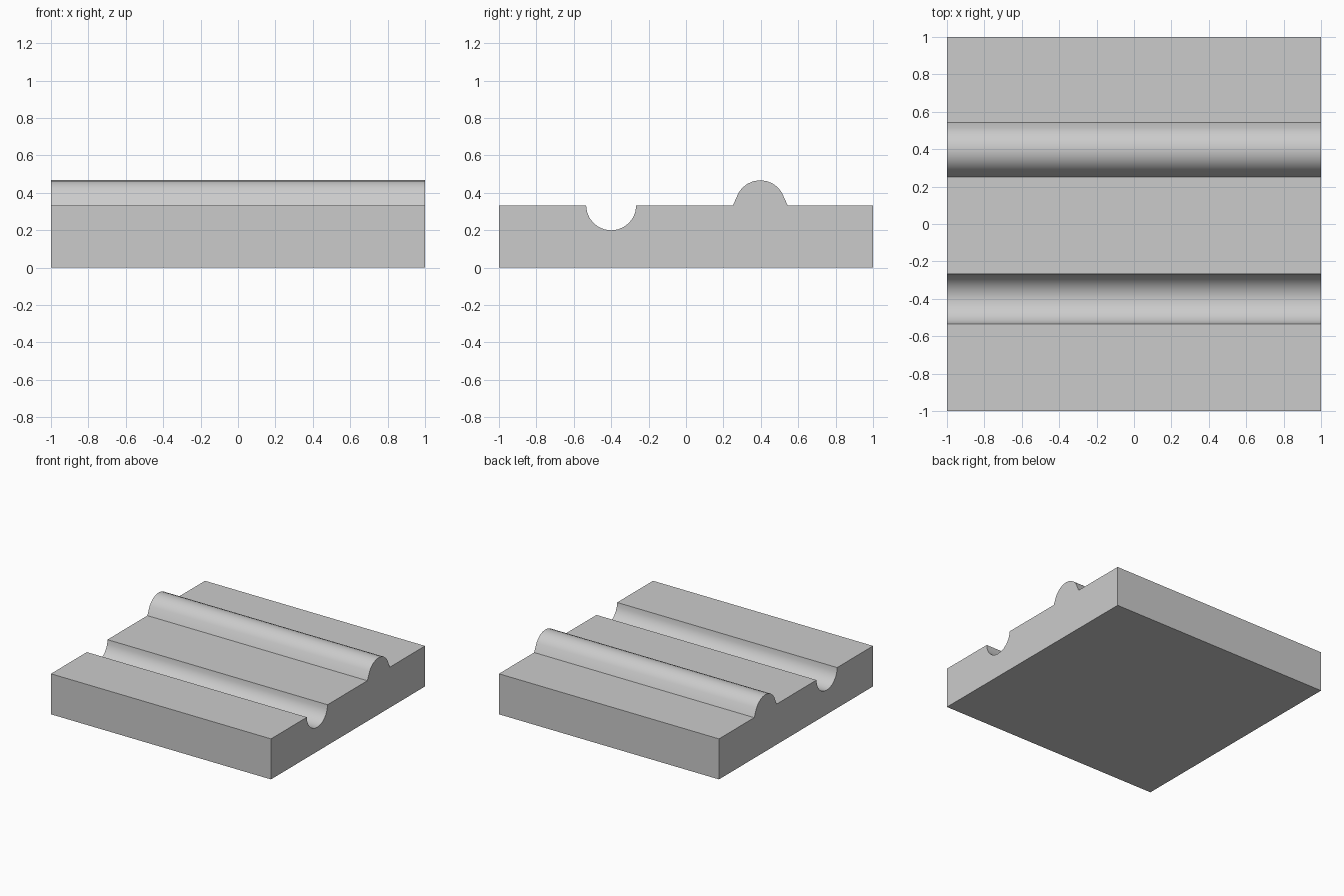
import bpy, bmesh, math

cube = bpy.data.objects.get("Cube")
if cube:
    bpy.data.objects.remove(cube, do_unlink=True)

TOP, RADIUS = 0.333, 0.134
GROOVE_Y, RIDGE_Y = -0.4, 0.397

grey = bpy.data.materials.new("light grey")
grey.use_nodes = True
colour = (0.6, 0.6, 0.6, 1)
grey.diffuse_color = colour
grey.node_tree.nodes["Principled BSDF"].inputs["Base Color"].default_value = colour


def arc(centre, start, end, steps):
    """Points of a circular arc in the y-z plane, angles in degrees."""
    angles = [math.radians(start + (end - start) * i / steps) for i in range(steps + 1)]
    return [(centre + RADIUS * math.cos(a), TOP + RADIUS * math.sin(a)) for a in angles]


# Side profile: slab with a round groove and a flared round ridge
profile = [(-1, 0), (-1, TOP)]
profile += arc(GROOVE_Y, 180, 360, 12)
profile += [(RIDGE_Y - 0.146, TOP)]
profile += arc(RIDGE_Y, 150, 30, 8)
profile += [(RIDGE_Y + 0.146, TOP), (1, TOP), (1, 0)]

# Extrude the profile across the full width
bm = bmesh.new()
face = bm.faces.new([bm.verts.new((-1, y, z)) for y, z in profile])
extruded = bmesh.ops.extrude_face_region(bm, geom=[face])
bmesh.ops.translate(bm, vec=(2, 0, 0),
                    verts=[v for v in extruded["geom"] if isinstance(v, bmesh.types.BMVert)])
bmesh.ops.recalc_face_normals(bm, faces=bm.faces)

mesh = bpy.data.meshes.new("grooved_slab")
bm.to_mesh(mesh)
bm.free()
mesh.materials.append(grey)
slab = bpy.data.objects.new("grooved_slab", mesh)
bpy.context.collection.objects.link(slab)

# Smooth the round surfaces, keep the edges sharp
bpy.ops.object.select_all(action="DESELECT")
slab.select_set(True)
bpy.context.view_layer.objects.active = slab
bpy.ops.object.shade_smooth_by_angle(angle=math.radians(30))
